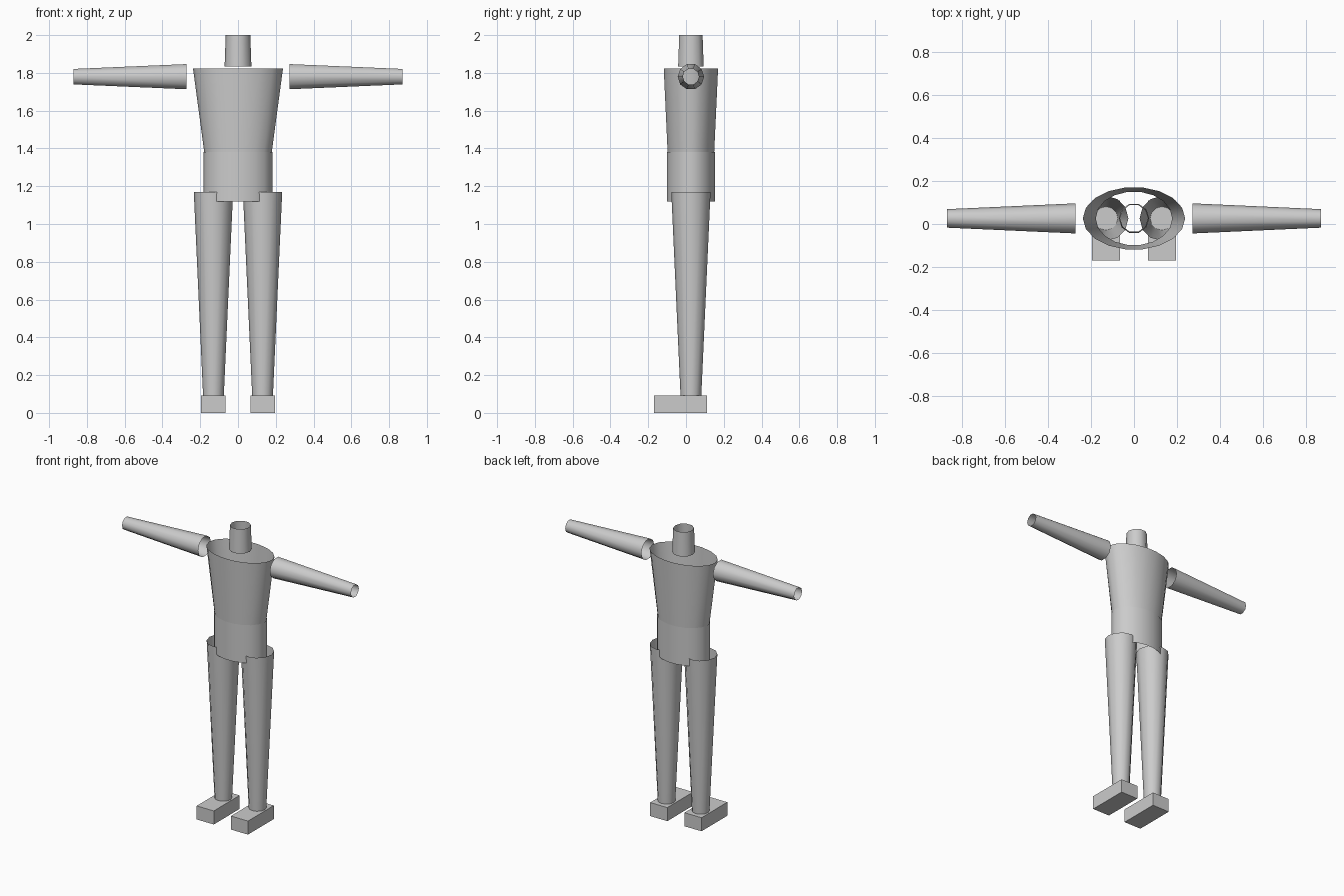
import bpy, bmesh, math
from mathutils import Matrix, Vector

cube = bpy.data.objects.get("Cube")
if cube:
    bpy.data.objects.remove(cube, do_unlink=True)

grey = bpy.data.materials.new("light_grey")
grey.use_nodes = True
colour = (0.6, 0.6, 0.6, 1)
grey.diffuse_color = colour
grey.node_tree.nodes["Principled BSDF"].inputs["Base Color"].default_value = colour

BODY_Y = 0.026  # depth of the body's centre line


def finish(name, bm, smooth):
    mesh = bpy.data.meshes.new(name)
    bm.to_mesh(mesh)
    bm.free()
    mesh.materials.append(grey)
    obj = bpy.data.objects.new(name, mesh)
    bpy.context.collection.objects.link(obj)
    if smooth:
        bpy.ops.object.select_all(action="DESELECT")
        obj.select_set(True)
        bpy.context.view_layer.objects.active = obj
        bpy.ops.object.shade_smooth_by_angle(angle=math.radians(50))
    return obj


def tube(name, start, end, start_radii, end_radii, sides):
    """Open tapered tube between two points, with elliptical ends."""
    bm = bmesh.new()
    start, end = Vector(start), Vector(end)
    axis = (end - start).normalized()
    across = Vector((0, 1, 0)) if abs(axis.x) > 0.5 else Vector((1, 0, 0))
    up = axis.cross(across)
    rings = []
    for centre, (a, b) in ((start, start_radii), (end, end_radii)):
        ring = []
        for i in range(sides):
            t = math.tau * i / sides
            ring.append(bm.verts.new(centre + across * a * math.cos(t) + up * b * math.sin(t)))
        rings.append(ring)
    low, high = rings
    for i in range(sides):
        j = (i + 1) % sides
        bm.faces.new((low[i], low[j], high[j], high[i]))
    return finish(name, bm, True)


def box(name, centre, size):
    bm = bmesh.new()
    bmesh.ops.create_cube(bm, size=1, matrix=Matrix.Translation(centre) @ Matrix.Diagonal((*size, 1)))
    return finish(name, bm, False)


# Head stub and trunk
tube("neck", (0, BODY_Y, 1.835), (0, BODY_Y, 2), (0.071, 0.071), (0.065, 0.065), 10)
tube("chest", (0, BODY_Y, 1.375), (0, BODY_Y, 1.822), (0.178, 0.125), (0.238, 0.146), 18)
tube("waist", (0, BODY_Y, 1.12), (0, BODY_Y, 1.38), (0.182, 0.129), (0.182, 0.129), 18)

# Limbs, mirrored left and right
for side, s in (("left", 1), ("right", -1)):
    tube(side + "_arm", (s * 0.272, BODY_Y, 1.78), (s * 0.87, BODY_Y, 1.78),
         (0.07, 0.07), (0.043, 0.043), 10)
    tube(side + "_leg", (s * 0.13, BODY_Y, 0.093), (s * 0.13, BODY_Y, 1.17),
         (0.055, 0.055), (0.104, 0.104), 12)
    box(side + "_foot", (s * 0.13, -0.03, 0.0465), (0.13, 0.28, 0.093))
